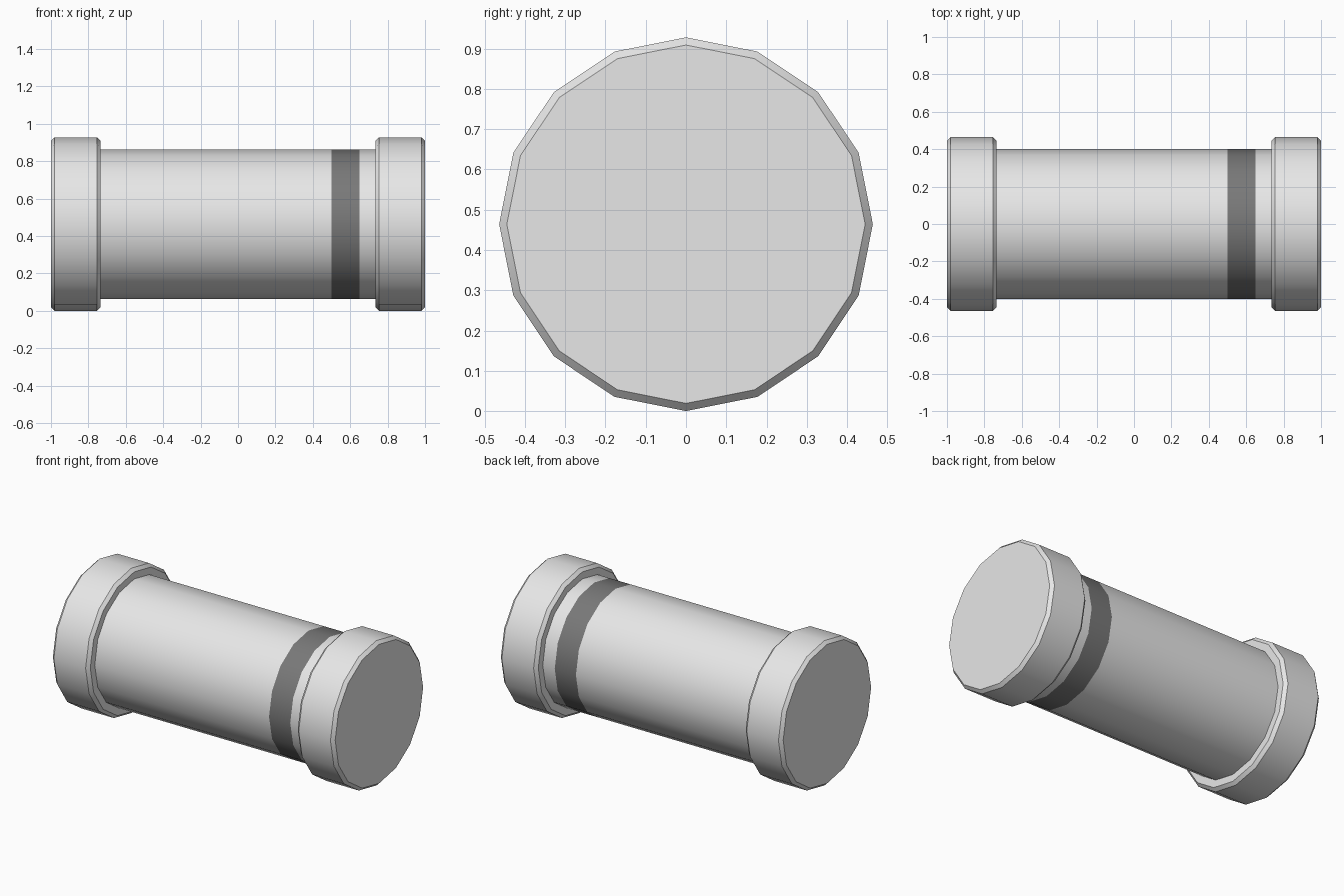
import bpy, bmesh, math

if "Cube" in bpy.data.objects:
    bpy.data.objects.remove(bpy.data.objects["Cube"], do_unlink=True)

SIDES = 16
AXIS_Z = 0.464


def material(name, value):
    mat = bpy.data.materials.new(name)
    mat.use_nodes = True
    col = (value, value, value, 1.0)
    mat.diffuse_color = col
    mat.node_tree.nodes["Principled BSDF"].inputs["Base Color"].default_value = col
    return mat


light_grey = material("light_grey", 0.8)
dark_grey = material("dark_grey", 0.19)


def lathe_x(name, profile, mats, dark_segments=()):
    """Closed solid turned around the x axis from (x, radius) points."""
    bm = bmesh.new()
    rings = []
    for x, r in profile:
        rings.append([bm.verts.new((x, r * math.sin(a), r * math.cos(a)))
                      for a in (2 * math.pi * i / SIDES for i in range(SIDES))])
    for s in range(len(rings) - 1):
        for i in range(SIDES):
            j = (i + 1) % SIDES
            f = bm.faces.new((rings[s][i], rings[s][j], rings[s + 1][j], rings[s + 1][i]))
            f.material_index = 1 if s in dark_segments else 0
    bm.faces.new(rings[0])
    bm.faces.new(rings[-1])
    bmesh.ops.recalc_face_normals(bm, faces=bm.faces)
    mesh = bpy.data.meshes.new(name)
    bm.to_mesh(mesh)
    bm.free()
    for m in mats:
        mesh.materials.append(m)
    obj = bpy.data.objects.new(name, mesh)
    bpy.context.collection.objects.link(obj)
    obj.location.z = AXIS_Z
    bpy.ops.object.select_all(action='DESELECT')
    obj.select_set(True)
    bpy.context.view_layer.objects.active = obj
    bpy.ops.object.shade_smooth_by_angle(angle=math.radians(30))
    return obj


# Main tube with a dark band near one end
lathe_x("tube", [(-0.76, 0.4), (0.5, 0.4), (0.65, 0.4), (0.76, 0.4)],
        [light_grey, dark_grey], dark_segments=(1,))

# Chamfered end caps
for side, name in ((1, "left_cap"), (-1, "right_cap")):
    lathe_x(name, [(side * 0.735, 0.445), (side * 0.755, 0.464),
                   (side * 0.98, 0.464), (side * 1.0, 0.445)], [light_grey])
